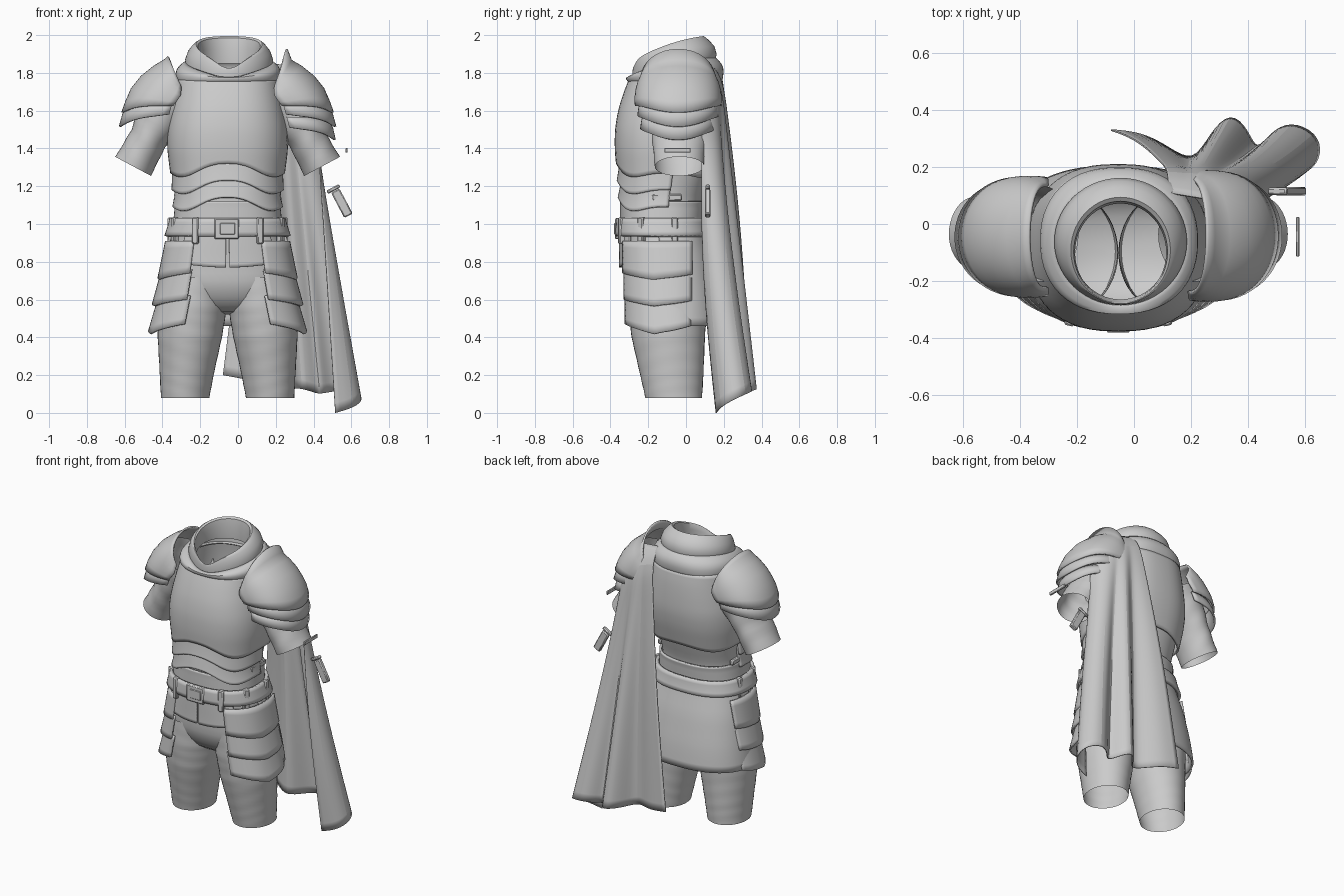
import bpy, bmesh, math
from mathutils import Vector, Matrix

cube = bpy.data.objects.get("Cube")
if cube:
    bpy.data.objects.remove(cube, do_unlink=True)

grey = bpy.data.materials.new("plain grey")
grey.use_nodes = True
grey.diffuse_color = (0.6, 0.6, 0.6, 1)
grey.node_tree.nodes["Principled BSDF"].inputs["Base Color"].default_value = grey.diffuse_color
CX = -0.055  # middle plane of the body


def finish(name, bm, thick=0, subsurf=0, bevel=0):
    bmesh.ops.recalc_face_normals(bm, faces=bm.faces)
    me = bpy.data.meshes.new(name)
    bm.to_mesh(me)
    bm.free()
    me.materials.append(grey)
    ob = bpy.data.objects.new(name, me)
    bpy.context.collection.objects.link(ob)
    if subsurf:
        m = ob.modifiers.new("smooth", "SUBSURF")
        m.levels, m.boundary_smooth = subsurf, "PRESERVE_CORNERS"
    if thick:
        m = ob.modifiers.new("thickness", "SOLIDIFY")
        m.thickness, m.offset = thick, 0
    if bevel:
        ob.modifiers.new("bevel", "BEVEL").width = bevel
    bpy.ops.object.select_all(action="DESELECT")
    ob.select_set(True)
    bpy.context.view_layer.objects.active = ob
    bpy.ops.object.shade_smooth_by_angle(angle=math.radians(40))
    return ob


def sheet(name, rows, closed=False, cap=(), **kw):
    """Skin a grid of point rows; cap lists the row ends to fill."""
    bm = bmesh.new()
    grid = [[bm.verts.new(p) for p in row] for row in rows]
    n = len(grid[0])
    for a, b in zip(grid, grid[1:]):
        for i in range(n if closed else n - 1):
            j = (i + 1) % n
            bm.faces.new((a[i], a[j], b[j], b[i]))
    for end in cap:
        bm.faces.new(grid[end])
    return finish(name, bm, **kw)


def box(name, loc, size, turn=0, axis="Y", bevel=0.006):
    bm = bmesh.new()
    bmesh.ops.create_cube(bm, size=1)
    m = Matrix.Translation(loc) @ Matrix.Rotation(math.radians(turn), 4, axis) @ Matrix.Diagonal((*size, 1))
    bmesh.ops.transform(bm, matrix=m, verts=bm.verts)
    return finish(name, bm, bevel=bevel)


def power(v, p):
    return math.copysign(abs(v) ** p, v)


def angles(a0=0, a1=360, n=56):
    last = n if a1 - a0 == 360 else n - 1
    return [math.radians(a0 + (a1 - a0) * i / last) for i in range(n)]


# Body outline: height, half width, front, back
BODY = [(0.45, .36, -.31, .17), (0.6, .345, -.31, .16), (0.8, .32, -.32, .13), (0.92, .295, -.33, .10),
        (1.0, .275, -.335, .085), (1.12, .258, -.33, .09), (1.25, .272, -.335, .13),
        (1.4, .293, -.35, .17), (1.5, .293, -.35, .185), (1.6, .277, -.335, .185),
        (1.7, .258, -.305, .18), (1.8, .242, -.265, .165)]


def lerp_table(z):
    for a, b in zip(BODY, BODY[1:]):
        if z <= b[0]:
            t = max(0, (z - a[0]) / (b[0] - a[0]))
            return Vector([p + (q - p) * t for p, q in zip(a[1:], b[1:])])
    return Vector(BODY[-1][1:])


def on_body(a, z, off=0):
    w, front, back = sum((lerp_table(z + d) for d in (-.03, 0, .03)), Vector((0, 0, 0))) / 3
    return Vector((CX + (w + off) * power(math.cos(a), .8),
                   (front + back) / 2 + ((back - front) / 2 + off) * power(math.sin(a), .85), z))


def band(name, low, high, off0, off1, a0=0, a1=360, steps=10, thick=.014, wave=None):
    """Plate wrapped on the body; wave shifts the lower edge by angle."""
    rows = []
    for i in range(steps + 1):
        t = i / steps
        rows.append([on_body(a, low + (high - low) * t + (wave(a) * (1 - t) if wave else 0),
                             off0 + (off1 - off0) * t) for a in angles(a0, a1)])
    return sheet(name, rows, closed=a1 - a0 == 360, thick=thick)


# Torso with rounded seat, breastplate and waist lames
seat = [[on_body(a, .70).lerp(Vector((CX, -.09, .70)), f) - Vector((0, 0, d)) for a in angles()]
        for f, d in ((.85, .18), (.5, .165), (.27, .13), (.13, .085), (.04, .04))]
sheet("torso", seat + [[on_body(a, .70 + 1.06 * i / 28) for a in angles()] for i in range(29)], True, (0,))


def arch(a):
    front = max(0, -math.sin(a))
    return .05 * front ** 6 - .025 * math.sin(a * 2) ** 2


band("breastplate", 1.27, 1.77, .022, .016, steps=22, wave=arch)
band("upper_waist_lame", 1.18, 1.32, .026, .004, 175, 365, wave=arch)
band("lower_waist_lame", 1.09, 1.23, .024, .002, 175, 365, wave=arch)
band("waist_cloth", 1.02, 1.12, .008, .012)

# Belt, buckle, loops, front flaps and back skirt
band("belt", .935, 1.03, .034, .026, steps=4, thick=.02)
box("buckle", (-.06, -.364, .975), (.13, .025, .11))
box("buckle_tongue", (-.055, -.376, .975), (.08, .01, .06), bevel=.003)
for s, side in ((1, "left"), (-1, "right")):
    for k, (u, y, turn) in enumerate(((.17, -.34, 12), (.28, -.235, 55), (.3, -.06, 90))):
        box(f"{side}_belt_loop_{k + 1}", (CX + s * u, y, .965), (.035, .035, .14), s * turn, "Z")
    box(f"{side}_waist_strap", (CX + s * .27, -.1, 1.14), (.025, .16, .035))
    a0, a1 = (270.6, 312) if s > 0 else (228, 269.4)
    band(f"{side}_front_flap", .79, .97, .03, .014, a0, a1, wave=lambda a: -.02 * math.sin(a) ** 8)
band("back_skirt", .46, .97, .03, .012, -5, 185, steps=12)


# Collar: open stand, high at the back and sides, dipping to a point in front
def collar_ring(rx, ry, cy, zf, zb, dip):
    return [Vector((CX + .008 + rx * math.cos(a), cy + ry * math.sin(a),
                    zf + (zb - zf) * (.5 + .5 * math.sin(a)) + .02 * math.cos(a) ** 2
                    - dip * max(0, -math.sin(a)) ** 10)) for a in angles()]


base = collar_ring(.225, .215, -.065, 1.79, 1.88, .02)
sheet("collar", [collar_ring(*r) for r in (
    (.230, .220, -.062, 1.78, 1.875, .03), (.233, .224, -.062, 1.80, 1.90, .03),
    (.218, .217, -.066, 1.845, 1.94, .035), (.200, .205, -.076, 1.865, 1.965, .04),
    (.186, .194, -.086, 1.87, 1.985, .045), (.175, .186, -.092, 1.868, 1.995, .045),
    (.165, .178, -.098, 1.86, 1.985, .045), (.160, .172, -.100, 1.83, 1.93, .03),
    (.165, .170, -.095, 1.78, 1.85, .0))], True)

# Yoke joining the breastplate to the collar over the shoulders
rim = [on_body(a, 1.75, .012) for a in angles()]
yoke = []
for i in range(7):
    t = i / 6
    yoke.append([p.lerp(q, t) + Vector((p.x - CX, p.y + .06, .12)) * .10 * math.sin(math.pi * t)
                 for p, q in zip(rim, base)])
sheet("shoulder_yoke", yoke, True, thick=.01)


# Arms, shoulders, hip plates and legs, repeated on each side
def arc(s, outer, inner, ry, cy, droop=0, lim=98, n=29):
    pts = []
    for a in angles(-lim, lim, n):
        c = power(math.cos(a), .85)
        u = inner[0] + (outer[0] - inner[0]) * c
        z = inner[1] + (outer[1] - inner[1]) * c - droop * math.cos(3 * a)
        pts.append((CX + s * u, cy + ry * math.sin(a), z))
    return pts


def limb(name, rings, ripple):
    """Open tube; rings: centre, side direction, side radius, depth radius."""
    rows = []
    for k, (c, side, r, ry) in enumerate(rings):
        row = []
        for a in angles(n=40):
            f = 1 + ripple * math.sin(k * 1.5 + 2 * math.sin(a) + math.cos(a) * 3)
            row.append(Vector(c) + Vector(side) * r * f * math.cos(a) + Vector((0, ry * f * math.sin(a), 0)))
        rows.append(row)
    sheet(name, rows, True)


for s, side in ((1, "left"), (-1, "right")):
    # Sleeve
    rings = []
    for i in range(17):
        t = i / 16
        r = .165 - .075 * min(1, t * 1.6) + .017 * t
        rings.append(((CX + s * (.285 + .215 * t), -.035, 1.70 - .395 * t),
                      (s * .88, 0, .47), r, .17 - .04 * t))
    limb(f"{side}_sleeve", rings, .012)

    # Shoulder dome with raised crest, then overlapping lames; the left is larger
    left = s > 0
    crest, wide, cy = (1.925, .225, -.042) if left else (1.885, .208, -.045)
    dome = [((.312, crest), (.258, 1.75), .86), ((.335, 1.865), (.262, 1.74), .90),
            ((.39, 1.832), (.27, 1.72), .95), ((.455, 1.78), (.282, 1.695), .985),
            ((.507, 1.715), (.30, 1.67), 1), ((.535, 1.66), (.315, 1.65), 1),
            ((.557, 1.60), (.33, 1.625), .99)]
    sheet(f"{side}_shoulder_plate",
          [arc(s, p, q, ry * wide, cy, .01 if k > 4 else 0) for k, (p, q, ry) in enumerate(dome)], thick=.012)
    for k in range(2 if left else 1):
        z, edge = 1.625 - .07 * k, wide - .015 - .015 * k
        sheet(f"{side}_shoulder_lame_{k + 1}",
              [arc(s, (.53 - .005 * k, z), (.33 + .015 * k, z + .01), edge - .01, cy),
               arc(s, (.552, z - .04), (.34 + .015 * k, z - .015), edge - .005, cy, .005),
               arc(s, (.57 - .003 * k, z - .10), (.35 + .015 * k, z - .05), edge, cy, .01)], thick=.012)

    # Hip plates: three overlapping flared leaves
    for k, (top, bottom, r0, r1) in enumerate(((.91, .74, .325, .365), (.76, .60, .345, .395),
                                             (.62, .47, .36, .415))):
        rows = []
        for i in range(6):
            t = i / 5
            row = []
            for j, a in enumerate(angles(-62, 26, 19)):
                r = r0 + (r1 - r0) * t
                drop = t * .035 * (1 - abs(j - 10) / 10) * (1 + .5 * (k == 2))
                row.append((CX + s * r * power(math.cos(a), .8),
                            -.098 + (.262 - .008 * k) * power(math.sin(a), .85), top + (bottom - top) * t - drop))
            rows.append(row)
        sheet(f"{side}_hip_plate_{k + 1}", rows, thick=.012)

    # Leg
    keys = [(.72, .165, .165, -.10, .205), (.55, .188, .183, -.097, .209), (.4, .20, .17, -.094, .194),
            (.22, .215, .145, -.077, .17), (.08, .225, .128, -.065, .15)]
    rings = []
    for a, b in zip(keys, keys[1:]):
        for i in range(8):
            rings.append([p + (q - p) * i / 8 for p, q in zip(a, b)])
    rings.append(keys[-1])
    limb(f"{side}_leg", [((CX + s * u, y, z), (s, 0, 0), r, ry) for z, u, r, y, ry in rings], .004)

# Cape falling from the left shoulder in deep folds
HEM = [(-.08, .33, .20), (.03, .32, .18), (.12, .27, .16), (.21, .21, .14), (.27, .32, .13), (.34, .395, .13),
       (.40, .33, .11), (.43, .25, .10), (.48, .32, .11), (.55, .36, .12), (.64, .32, .10), (.66, .25, .07),
       (.62, .18, .03), (.515, .16, .0)]
rows = []
for i in range(9):
    t = i / 8
    row = []
    for j, h in enumerate(HEM):
        f = j / (len(HEM) - 1)
        top = Vector((.12 + .29 * f, .19 - .10 * f ** 3, 1.79 - .12 * f))
        p = top.lerp(Vector(h), t)
        p.y += .03 * math.sin(math.pi * t) * (.8 - 2 * f)
        row.append(p)
    rows.append(row)
rows.insert(0, [(.12 + .18 * j / 13, .11 - .03 * j / 13, 1.86 - .03 * j / 13) for j in range(14)])
sheet("cape", rows, thick=.006, subsurf=2)

# Small hanging grip and loose clasp beside the left arm
box("hanging_grip", (.55, .115, 1.11), (.05, .03, .15), -28)
box("grip_guard", (.505, .115, 1.185), (.075, .025, .02), -28)
box("loose_clasp", (.575, -.045, 1.39), (.012, .14, .025), bevel=.003)
